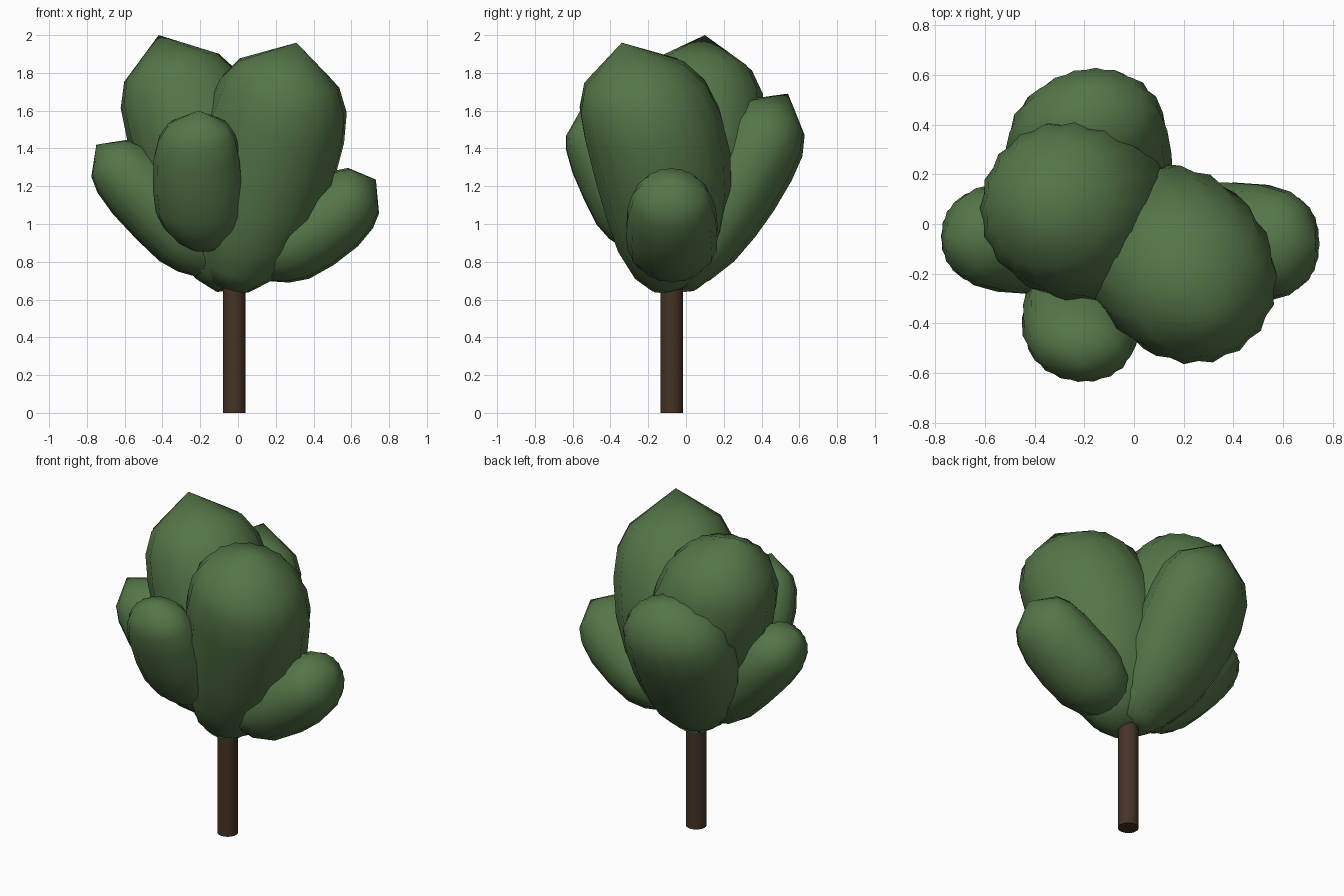
import bpy, bmesh, math
from mathutils import Vector

if "Cube" in bpy.data.objects:
    bpy.data.objects.remove(bpy.data.objects["Cube"])


def material(name, color):
    m = bpy.data.materials.new(name)
    m.diffuse_color = (*color, 1)
    m.use_nodes = True
    m.node_tree.nodes["Principled BSDF"].inputs["Base Color"].default_value = m.diffuse_color
    return m


LEAF = material("leaf_green", (0.09, 0.18, 0.065))
BARK = material("bark_brown", (0.06, 0.033, 0.018))

# Profiles along each clump: (fraction of length, fraction of radius)
TALL = [(0, .28), (.07, .54), (.2, .79), (.35, .93), (.5, 1), (.66, 1), (.78, .93), (.87, .74), (1, 0)]
FULL = [(0, .35), (.06, .6), (.15, .83), (.27, .98), (.45, 1), (.65, .97), (.8, .86), (.89, .68), (1, 0)]
SEGS = 36


def clump(name, base, tip, side, depth, profile, shift=(0, 0, 0)):
    """Pleated pod lofted around the line from base to tip."""
    base, tip, shift = Vector(base), Vector(tip), Vector(shift)
    axis = (tip - base).normalized()
    u = axis.cross(Vector((0, 0, 1))).normalized()
    v = u.cross(axis)
    bm = bmesh.new()
    rings = []
    for t, r in profile[:-1]:
        c = base.lerp(tip, t) + shift * math.sin(math.pi * t)
        ring = []
        for i in range(SEGS):
            a = math.tau * i / SEGS
            k = r * (1.02 if i % 2 else 0.978)
            ring.append(bm.verts.new(c + u * (math.cos(a) * side * k) + v * (math.sin(a) * depth * k)))
        rings.append(ring)
    for lo, hi in zip(rings, rings[1:]):
        for i in range(SEGS):
            j = (i + 1) % SEGS
            bm.faces.new((lo[i], lo[j], hi[j], hi[i]))
    top = bm.verts.new(tip)
    for i in range(SEGS):
        bm.faces.new((rings[-1][i], rings[-1][(i + 1) % SEGS], top))
    bm.faces.new(rings[0][::-1])
    bmesh.ops.recalc_face_normals(bm, faces=bm.faces)
    me = bpy.data.meshes.new(name)
    bm.to_mesh(me)
    bm.free()
    for p in me.polygons:
        p.use_smooth = True
    me.materials.append(LEAF)
    ob = bpy.data.objects.new(name, me)
    bpy.context.collection.objects.link(ob)
    return ob


# Two tall crown clumps
clump("crown_front_right", (-.04, -.08, .67), (.31, -.34, 1.96), .355, .375, TALL, (.01, .085, 0))
clump("crown_back_left", (-.02, -.04, .67), (-.42, .10, 2.0), .355, .345, TALL, (.04, .01, 0))

# Lower clumps around the crown
clump("clump_back", (-.06, -.03, .7), (-.2, .54, 1.69), .325, .25, TALL, (-.045, -.015, 0))
clump("clump_front", (-.18, -.22, .88), (-.21, -.56, 1.6), .235, .18, FULL, (-.02, 0, 0))
clump("clump_left", (-.1, -.06, .77), (-.75, -.05, 1.42), .225, .2, FULL)
clump("clump_right", (.06, -.07, .78), (.73, -.08, 1.235), .24, .21, FULL, (.025, 0, -.025))

# Trunk
bpy.ops.mesh.primitive_cylinder_add(vertices=24, radius=.06, depth=.8, location=(-.02, -.075, .4))
trunk = bpy.context.object
trunk.name = "trunk"
trunk.data.materials.append(BARK)
bpy.ops.object.shade_smooth_by_angle(angle=math.radians(40))
